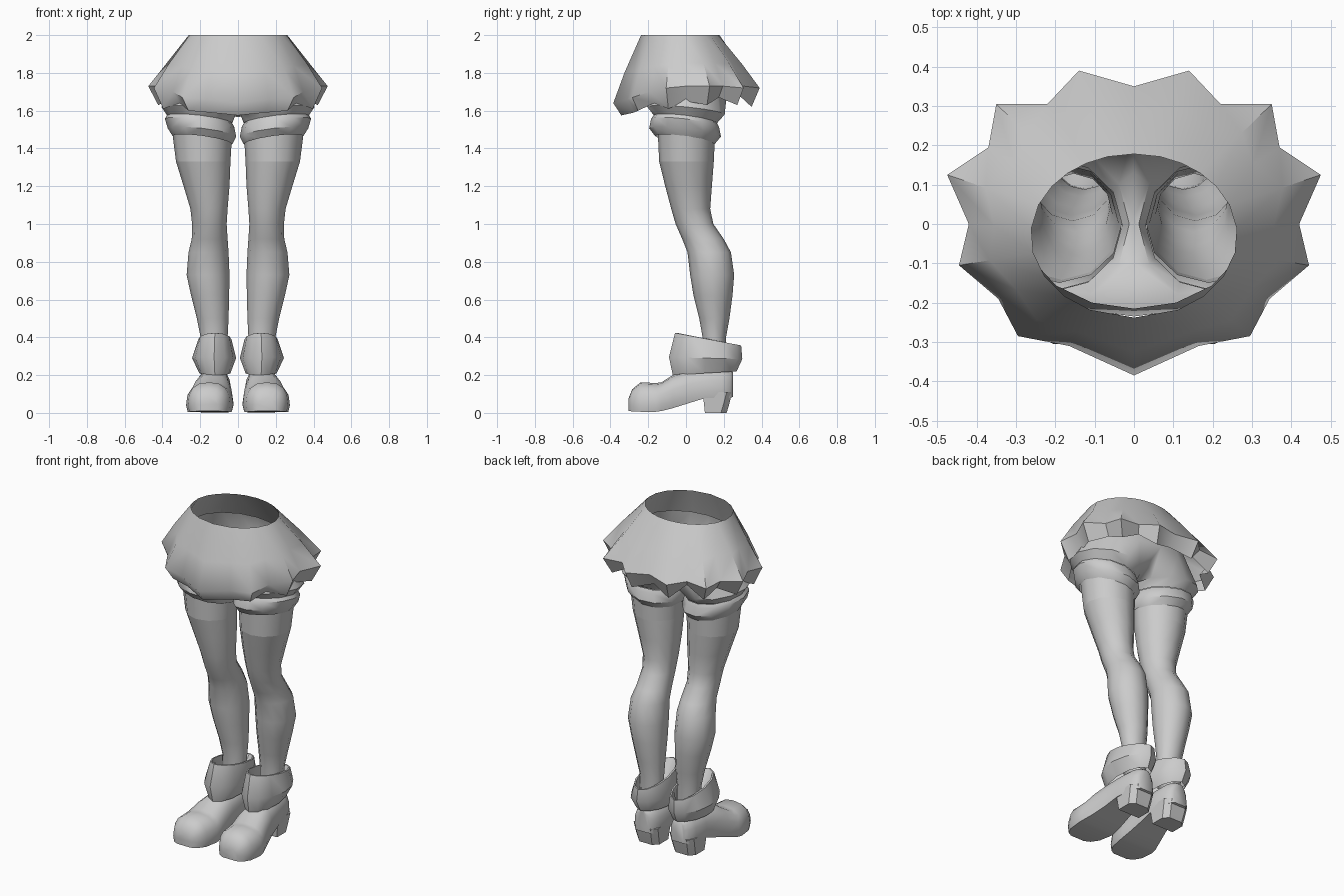
import bpy, bmesh, math

if "Cube" in bpy.data.objects:
    bpy.data.objects.remove(bpy.data.objects["Cube"], do_unlink=True)

grey = bpy.data.materials.new("plain grey")
grey.use_nodes = True
GREY = (0.6, 0.6, 0.6, 1)
grey.diffuse_color = GREY
grey.node_tree.nodes["Principled BSDF"].inputs["Base Color"].default_value = GREY


def loft(name, rings, closed=True, caps=(), mirror=True, angle=35):
    """Skin a list of equally long point rings; mirror it to the other side."""
    bm = bmesh.new()
    rows = [[bm.verts.new(p) for p in r] for r in rings]
    n = len(rings[0])
    for a, b in zip(rows, rows[1:]):
        for i in range(n if closed else n - 1):
            j = (i + 1) % n
            bm.faces.new((a[i], a[j], b[j], b[i]))
    for c in caps:
        bm.faces.new(rows[c])
    return finish(name, bm, mirror, angle)


def finish(name, bm, mirror=True, angle=35):
    bmesh.ops.recalc_face_normals(bm, faces=bm.faces)
    me = bpy.data.meshes.new(name)
    bm.to_mesh(me)
    bm.free()
    me.materials.append(grey)
    ob = bpy.data.objects.new(name, me)
    bpy.context.collection.objects.link(ob)
    if mirror:
        m = ob.modifiers.new("Mirror", "MIRROR")
        m.use_clip = True
    bpy.ops.object.select_all(action="DESELECT")
    ob.select_set(True)
    bpy.context.view_layer.objects.active = ob
    bpy.ops.object.shade_smooth_by_angle(angle=math.radians(angle))
    return ob


def oval(z, x0, x1, y0, y1, n=12, tilt_x=0, tilt_y=0):
    """Oval ring between the given limits; tilts raise the outer / rear edge."""
    pts = []
    for i in range(n):
        a = 2 * math.pi * i / n
        c, s = math.cos(a), math.sin(a)
        pts.append(((x0 + x1) / 2 + (x1 - x0) / 2 * c, (y0 + y1) / 2 + (y1 - y0) / 2 * s,
                    z + tilt_x * c + tilt_y * s))
    return pts


# Skirt: waist oval, star-shaped widest ring, zigzag hem folded inward
# x, y, widest height, hem height, from front centre round to back centre
star = [(0, -.385, 1.64, 1.575), (.165, -.31, 1.66, 1.59), (.295, -.285, 1.67, 1.60),
        (.345, -.19, 1.70, 1.64), (.445, -.105, 1.72, 1.61), (.42, 0, 1.73, 1.65),
        (.475, .125, 1.73, 1.63), (.37, .195, 1.73, 1.67), (.35, .305, 1.72, 1.63),
        (.22, .305, 1.73, 1.69), (.14, .39, 1.72, 1.62), (0, .35, 1.73, 1.66)]
waist, wide, hem = [], [], []
for x, y, zw, zh in star:
    a = math.atan2((y + .03) / .36, x / .45)
    waist.append((.262 * math.cos(a) if x else 0, -.03 + .208 * math.sin(a), 2.0))
    wide.append((x, y, zw))
    hem.append((x * .89, y * .89, zh))
mid = [tuple(p * .45 + q * .55 for p, q in zip(u, v)) for u, v in zip(waist, wide)]
mid = [(x * 1.02, y * 1.02, z) for x, y, z in mid]
loft("skirt", [waist, mid, wide, hem], closed=False, angle=50)


# Shorts: half waist and hip arcs that close through the crotch into a leg ring
def arc(z, rx, y0, y1):
    return [(rx * math.sin(math.pi * i / 8), (y0 + y1) / 2 - (y1 - y0) / 2 * math.cos(math.pi * i / 8), z)
            for i in range(9)]


def leg_ring(z, x0, x1, y0, y1):
    """Twelve points, starting at the inner front corner and going round the outside."""
    ring = oval(z, x0, x1, y0, y1, 12, .02, -.02)
    return [ring[(8 + i) % 12] for i in range(12)]


bm = bmesh.new()
top = [bm.verts.new((x if 0 < i < 8 else 0, y, z)) for i, (x, y, z) in enumerate(arc(1.88, .28, -.215, .185))]
hip = [bm.verts.new((x if 0 < i < 8 else 0, y, z)) for i, (x, y, z) in enumerate(arc(1.70, .36, -.235, .235))]
crotch = [bm.verts.new((0, y, z)) for y, z in ((.13, 1.61), (.02, 1.565), (-.10, 1.59))]
for i in range(8):
    bm.faces.new((top[i], top[i + 1], hip[i + 1], hip[i]))
rows = [hip + crotch]
for spec in ((1.60, .012, .405, -.205, .205), (1.555, .03, .375, -.17, .165)):
    rows.append([bm.verts.new(p) for p in leg_ring(*spec)])
for a, b in zip(rows, rows[1:]):
    for i in range(12):
        j = (i + 1) % 12
        bm.faces.new((a[i], a[j], b[j], b[i]))
finish("shorts", bm, angle=50)

# Puffed band around each thigh, tipped inward and rearward
loft("thigh_cuff", [oval(z, *lim, 12, .022, -.022) for z, *lim in (
    (1.555, .03, .375, -.17, .165), (1.535, .02, .387, -.185, .175),
    (1.485, .010, .372, -.195, .185), (1.445, .03, .347, -.165, .152))], angle=40)

# Stocking top and leg: height, inner x, outer x, front y, rear y
loft("stocking_band", [oval(z, *lim) for z, *lim in (
    (1.50, .03, .35, -.15, .155), (1.33, .04, .328, -.142, .147))])
loft("leg", [oval(z, *lim) for z, *lim in (
    (1.33, .04, .328, -.142, .147), (1.20, .045, .288, -.11, .137),
    (1.08, .055, .252, -.078, .128), (1.00, .06, .243, -.055, .145),
    (.92, .055, .245, -.02, .20), (.85, .05, .262, .008, .238),
    (.73, .045, .272, .022, .255), (.62, .047, .248, .04, .246),
    (.50, .05, .218, .07, .23), (.40, .055, .198, .088, .212),
    (.24, .055, .195, .09, .212))], angle=60)

# Folded boot cuff with an inner wall
loft("boot_cuff", [oval(z, *lim, 12, 0, t) for z, t, *lim in (
    (.28, 0, .05, .20, .06, .22), (.391, -.033, .045, .20, -.05, .285),
    (.39, -.033, .035, .21, -.058, .292), (.29, -.005, .010, .243, -.09, .298),
    (.21, .01, .04, .205, -.07, .268))], angle=40)


# Boot foot: D-shaped sections from toe to heel
def section(y, cx, hw, zb, zt):
    lip = zb + .035
    pts = [(cx - hw * .93, y, zb), (cx - hw, y, lip)]
    for k in range(1, 8):
        a = math.pi * (1 - k / 8)
        c, s = math.cos(a), math.sin(a)
        pts.append((cx + hw * math.copysign(abs(c) ** .8, c), y, lip + (zt - lip) * s ** .8))
    return pts + [(cx + hw, y, lip), (cx + hw * .93, y, zb)]


loft("boot_foot", [section(*s) for s in (
    (-.305, .155, .05, .01, .075), (-.285, .155, .085, .008, .125), (-.24, .153, .112, .006, .162),
    (-.16, .15, .125, .006, .158), (-.13, .147, .124, .01, .162), (-.07, .14, .112, .025, .20),
    (.01, .132, .097, .05, .225), (.10, .125, .088, .078, .235), (.19, .122, .082, .08, .235),
    (.235, .122, .062, .08, .225), (.25, .122, .04, .085, .215))], caps=(0, -1), angle=45)


# Heel block
def block(z, x0, x1, y0, y1):
    c = .03
    return [(x0, y0, z), (x1, y0, z), (x1, y1 - c, z), (x1 - c, y1, z), (x0 + c, y1, z), (x0, y1 - c, z)]


loft("boot_heel", [block(.11, .04, .205, .088, .245), block(.05, .045, .20, .095, .23),
                   block(0, .05, .195, .10, .215)], caps=(0, -1))
